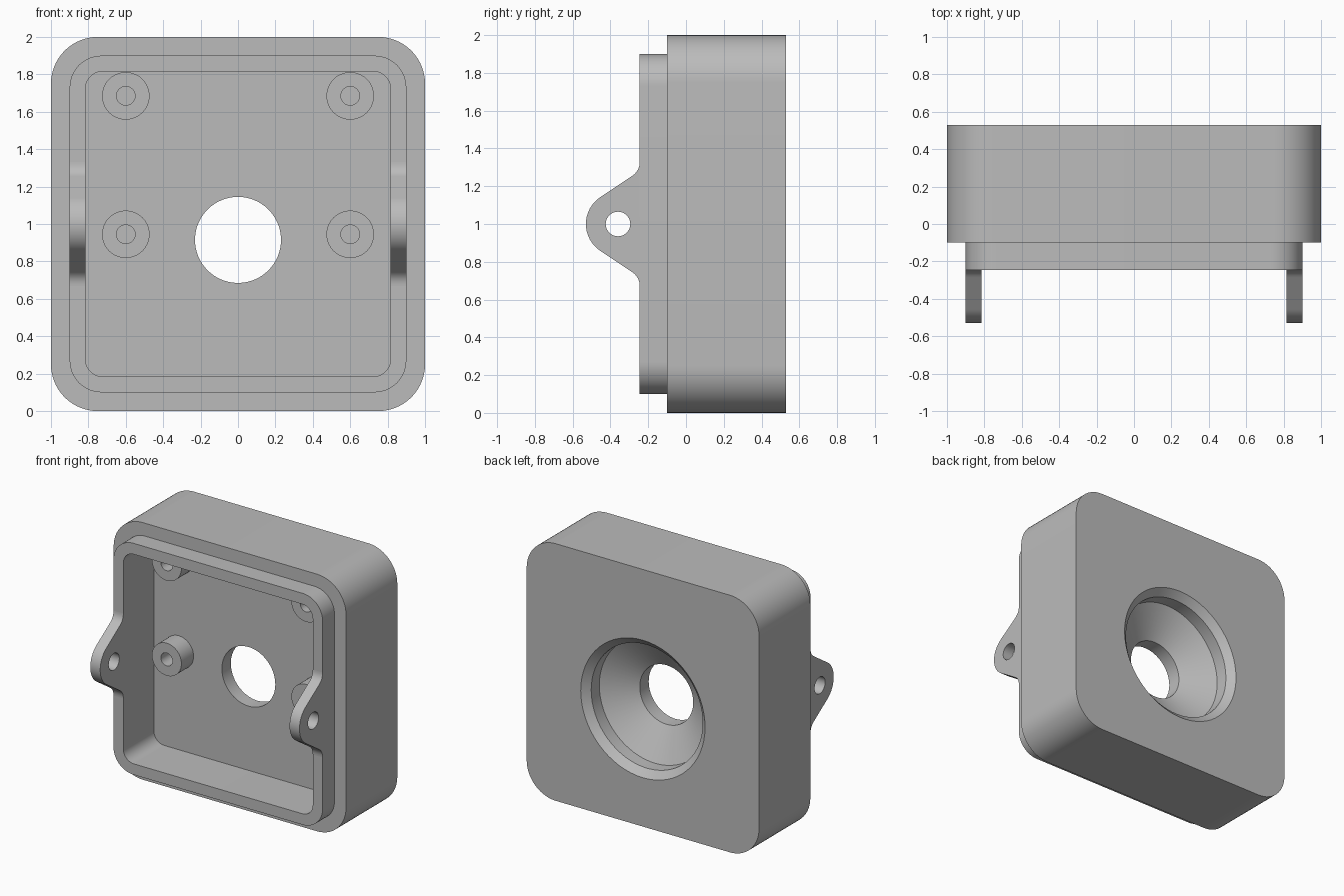
import bpy
import bmesh
from math import cos, sin, pi, radians
from mathutils import Vector

if "Cube" in bpy.data.objects:
    bpy.data.objects.remove(bpy.data.objects["Cube"])

grey = bpy.data.materials.new("plain grey")
grey.use_nodes = True
colour = (0.5, 0.5, 0.5, 1)
grey.diffuse_color = colour
grey.node_tree.nodes["Principled BSDF"].inputs["Base Color"].default_value = colour


def loft(name, rings):
    """Skin a chain of equal-length rings and cap both ends."""
    bm = bmesh.new()
    loops = [[bm.verts.new(p) for p in ring] for ring in rings]
    n = len(loops[0])
    for a, b in zip(loops, loops[1:]):
        for i in range(n):
            j = (i + 1) % n
            bm.faces.new((a[i], a[j], b[j], b[i]))
    bm.faces.new(loops[0])
    bm.faces.new(loops[-1])
    bmesh.ops.recalc_face_normals(bm, faces=bm.faces)
    mesh = bpy.data.meshes.new(name)
    bm.to_mesh(mesh)
    bm.free()
    mesh.materials.append(grey)
    obj = bpy.data.objects.new(name, mesh)
    bpy.context.collection.objects.link(obj)
    return obj


def rounded_square(half, radius, y, steps=14):
    """Rounded square standing in the xz plane, centred on z = 1."""
    ring = []
    c = half - radius
    for k, (sx, sz) in enumerate(((1, 1), (-1, 1), (-1, -1), (1, -1))):
        for i in range(steps + 1):
            t = (k + i / steps) * pi / 2
            ring.append((sx * c + radius * cos(t), y, 1 + sz * c + radius * sin(t)))
    return ring


def circle(radius, y, x=0, z=0, n=64):
    return [(x + radius * cos(2 * pi * i / n), y, z + radius * sin(2 * pi * i / n))
            for i in range(n)]


def activate(obj):
    bpy.ops.object.select_all(action='DESELECT')
    obj.select_set(True)
    bpy.context.view_layer.objects.active = obj


def cut(obj, cutter):
    activate(obj)
    mod = obj.modifiers.new("cut", 'BOOLEAN')
    mod.operation = 'DIFFERENCE'
    mod.solver = 'EXACT'
    mod.object = cutter
    bpy.ops.object.modifier_apply(modifier=mod.name)
    bpy.data.objects.remove(cutter)


def smooth(obj):
    activate(obj)
    bpy.ops.object.shade_smooth_by_angle(angle=radians(25))


# Housing: outer shell, stepped lip and cavity in one skin
BACK, STEP, RIM, FLOOR = 0.53, -0.1, -0.245, 0.13
housing = loft("housing", [
    rounded_square(1, 0.25, BACK),
    rounded_square(1, 0.25, STEP),
    rounded_square(0.9, 0.17, STEP),
    rounded_square(0.9, 0.17, RIM),
    rounded_square(0.815, 0.09, RIM),
    rounded_square(0.815, 0.09, FLOOR),
])

# Central opening: straight bore, cone, counterbore and chamfer
opening = [(0.23, 0), (0.23, 0.24), (0.48, 0.38), (0.48, 0.48), (0.535, BACK), (0.585, 0.58)]
cut(housing, loft("opening_cutter", [circle(r, y, z=0.915) for r, y in opening]))
smooth(housing)

# Four hollow screw posts on the cavity floor
post = [(0.127, FLOOR), (0.127, -0.02), (0.05, -0.02), (0.05, 0.11)]
for x, side in ((0.6, "left"), (-0.6, "right")):
    for z, level in ((1.685, "upper"), (0.945, "lower")):
        smooth(loft(f"{level}_{side}_screw_post", [circle(r, y, x, z, 40) for r, y in post]))

# Mounting ears: rounded tip, sloping sides and a fillet into the rim
EAR_Y, TIP = -0.36, 0.17
start, corner, end = Vector((-0.287, 0.253)), Vector((RIM, 0.281)), Vector((RIM, 0.331))
fillet = []
for i in range(9):
    t = i / 8
    fillet.append(end * (1 - t) ** 2 + corner * 2 * t * (1 - t) + start * t * t)
tip = []
for i in range(25):
    a = radians(124 + 112 * i / 24)
    tip.append(Vector((EAR_Y + TIP * cos(a), TIP * sin(a))))
lower = [Vector((p.x, -p.y)) for p in reversed(fillet)]
outline = fillet + tip + lower
ear = loft("mounting_ears", [[(x, p.x, 1 + p.y) for p in outline] for x in (0.815, 0.9)])

hole = [[(x, EAR_Y + a, 1 + b) for a, _, b in circle(0.065, 0, n=40)] for x in (0.7, 1)]
cut(ear, loft("ear_hole_cutter", hole))
mirror = ear.modifiers.new("mirror", 'MIRROR')
mirror.use_mirror_merge = False
bpy.ops.object.modifier_apply(modifier=mirror.name)
smooth(ear)
